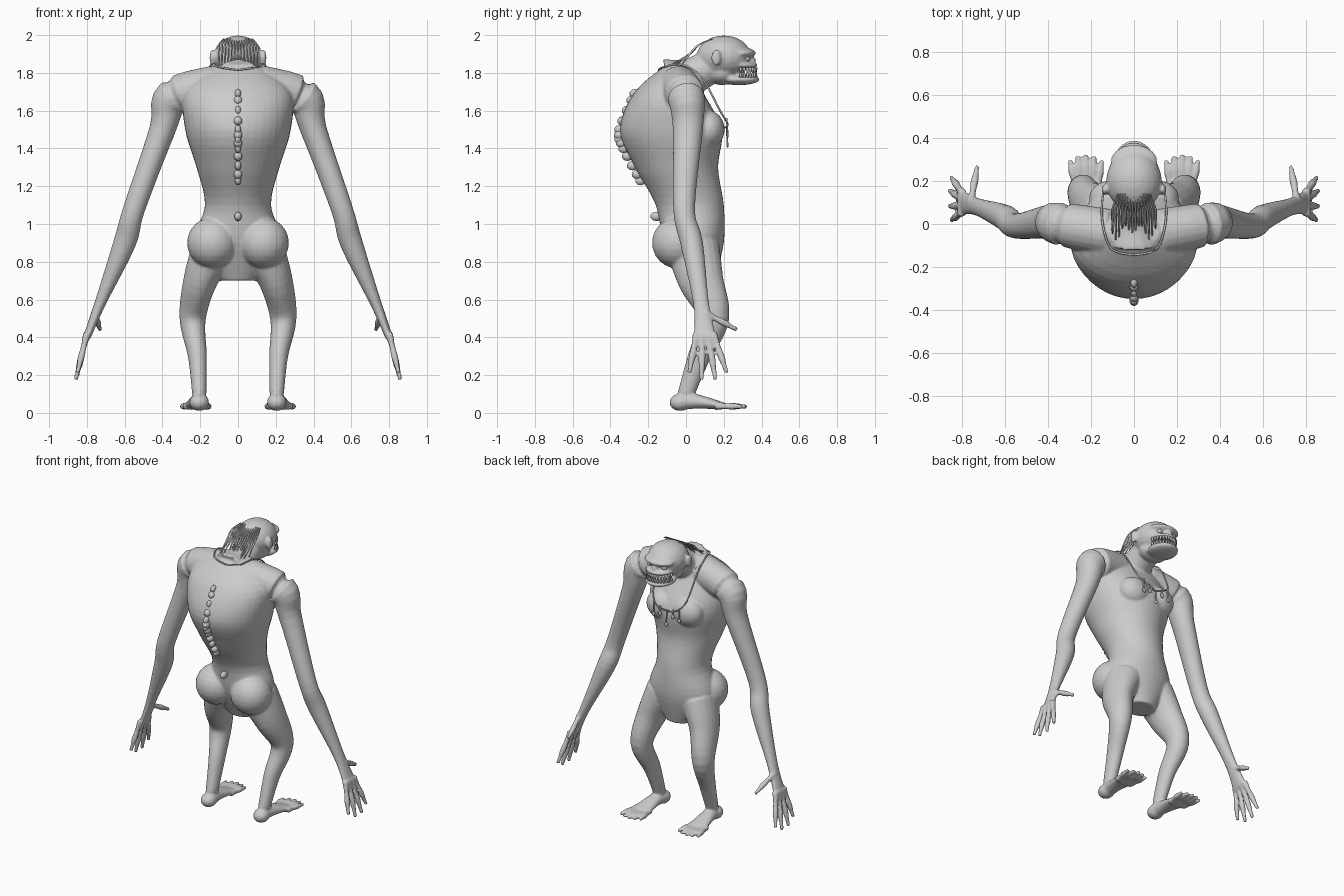
import bpy, bmesh, math
from mathutils import Vector, Matrix

cube = bpy.data.objects.get("Cube")
if cube:
    bpy.data.objects.remove(cube)

skin = bpy.data.materials.new("grey skin")
skin.use_nodes = True
grey = (.6, .6, .6, 1)
skin.diffuse_color = grey
skin.node_tree.nodes["Principled BSDF"].inputs["Base Color"].default_value = grey


def smooth_path(points, steps):
    """Catmull-Rom curve through rows of equal length."""
    rows = [Vector(p) for p in points]
    padded = [rows[0], *rows, rows[-1]]
    curve = []
    for before, start, end, after in zip(padded, padded[1:], padded[2:], padded[3:]):
        leave, arrive = (end - before) / 2, (after - start) / 2
        for step in range(steps):
            t = step / steps
            ease = t * t * (3 - 2 * t)
            curve.append(start.lerp(end, ease) + leave * t * (1 - t) ** 2
                         - arrive * t * t * (1 - t))
    return curve + [rows[-1]]


def limb(bm, points, side=1, sides=20, steps=5, level=False):
    """Tube through rows of x, y, z, width radius and optional depth radius."""
    rows = smooth_path([p if len(p) == 5 else (*p, p[-1]) for p in points], steps)
    centres = [Vector((row[0] * side, row[1], row[2])) for row in rows]
    rings = []
    for i, (centre, row) in enumerate(zip(centres, rows)):
        ahead = centres[min(i + 1, len(centres) - 1)]
        behind = centres[max(i - 1, 0)]
        along = Vector((0, 0, 1)) if level else (ahead - behind).normalized()
        across = Vector((1, 0, 0)) if abs(along.x) < .9 else Vector((0, 1, 0))
        across = (across - along * along.dot(across)).normalized()
        outward = along.cross(across)
        ring = []
        for k in range(sides):
            angle = math.tau * k / sides
            offset = across * row[3] * math.cos(angle) + outward * row[4] * math.sin(angle)
            ring.append(bm.verts.new(centre + offset))
        rings.append(ring)
    faces = [bm.faces.new(rings[0]), bm.faces.new(rings[-1])]
    for low, high in zip(rings, rings[1:]):
        for k in range(sides):
            faces.append(bm.faces.new((low[k - 1], low[k], high[k], high[k - 1])))
    bmesh.ops.recalc_face_normals(bm, faces=faces)


def fan(bm, side, base, base_spread, tip, tip_spread, count):
    """Row of fingers or toes with knuckles, the outer ones a little shorter."""
    for k in range(count):
        spread = 2 * k / (count - 1) - 1
        root = Vector(base) + Vector(base_spread) * spread
        end = Vector(tip) + Vector(tip_spread) * spread
        end = end.lerp(root, spread * spread / 6)
        digit(bm, side, root, end)


def digit(bm, side, root, end):
    shape = ((0, .022), (.3, .016), (.6, .019), (.8, .014), (1, .012))
    limb(bm, [(*root.lerp(end, t), radius) for t, radius in shape], side, sides=10)


def ball(bm, centre, size, segments=24):
    place = Matrix.Translation(centre) @ Matrix.Diagonal((*size, 1))
    bmesh.ops.create_uvsphere(bm, u_segments=segments, v_segments=segments // 2,
                              radius=1, matrix=place)


def finish(name, bm):
    mesh = bpy.data.meshes.new(name)
    bm.to_mesh(mesh)
    bm.free()
    mesh.materials.append(skin)
    mesh.polygons.foreach_set("use_smooth", [True] * len(mesh.polygons))
    part = bpy.data.objects.new(name, mesh)
    bpy.context.collection.objects.link(part)
    return part


# Torso, from crotch to shoulders
body = bmesh.new()
limb(body, [(0, .06, .7, .1, .09), (0, .04, .9, .23, .16), (0, .02, 1.1, .175, .18),
            (0, -.05, 1.3, .22, .22), (0, -.08, 1.5, .28, .27), (0, -.09, 1.7, .28, .18),
            (0, -.04, 1.84, .12, .07)], sides=40, level=True)

# Neck, skull, brow, nose, upper lip, lower jaw, throat
limb(body, [(0, -.08, 1.74, .14), (0, .03, 1.78, .1), (0, .17, 1.86, .09)])
ball(body, (0, .2, 1.885), (.13, .145, .113))
ball(body, (0, .29, 1.905), (.11, .08, .03))
ball(body, (0, .32, 1.865), (.03, .05, .03))
ball(body, (0, .27, 1.84), (.1, .11, .026))
ball(body, (0, .28, 1.765), (.1, .11, .03))
ball(body, (0, .19, 1.8), (.1, .08, .065))

for side in (1, -1):
    # Chest and buttock masses
    ball(body, (side * .1, .12, 1.5), (.11, .085, .1))
    ball(body, (side * .135, -.045, .9), (.135, .135, .135))
    # Ear
    ball(body, (side * .135, .16, 1.88), (.016, .026, .045))
    # Shoulder, arm and palm
    limb(body, [(.12, -.04, 1.73, .11), (.345, 0, 1.67, .1), (.4, .01, 1.5, .07, .08),
                (.55, -.01, 1.08, .058), (.6, .03, .9, .06), (.73, .08, .58, .03, .042),
                (.8, .1, .4, .02, .06)], side)
    # Fingers and thumb
    fan(body, side, (.8, .1, .42), (0, .045, 0), (.86, .12, .17), (0, .11, 0), 4)
    digit(body, side, Vector((.76, .1, .53)), Vector((.73, .27, .44)))
    # Leg
    limb(body, [(.13, .04, .86, .12, .14), (.2, .08, .7, .09, .12), (.24, .15, .5, .07, .08),
                (.215, .07, .3, .05, .06), (.205, 0, .1, .038, .045)], side)
    # Heel, foot and toes
    ball(body, (side * .205, -.03, .056), (.052, .058, .046))
    limb(body, [(.2, -.03, .06, .045), (.21, .06, .06, .05, .038), (.22, .2, .036, .07, .018)],
         side)
    fan(body, side, (.22, .16, .036), (.05, 0, 0), (.225, .325, .034), (.08, 0, 0), 5)

# Fuse the limbs into one soft skin
body_object = finish("body", body)
fuse = body_object.modifiers.new("fuse", 'REMESH')
fuse.mode = 'VOXEL'
fuse.voxel_size = .008
fuse.use_smooth_shade = True
soften = body_object.modifiers.new("soften", 'SMOOTH')
soften.iterations = 5

# Eyes
eyes = bmesh.new()
for side in (1, -1):
    ball(eyes, (side * .055, .32, 1.875), (.02, .02, .016), segments=16)
finish("eyes", eyes)

# Teeth in two arched rows
teeth = bmesh.new()
for height, flip in ((1.815, math.pi), (1.79, 0)):
    for k in range(15):
        angle = math.pi * (k + 1) / 16
        place = Matrix.Translation((.09 * math.cos(angle), .27 + .1 * math.sin(angle), height))
        bmesh.ops.create_cone(teeth, cap_ends=True, segments=8, radius1=.009, radius2=.004,
                              depth=.028, matrix=place @ Matrix.Rotation(flip, 4, 'X'))
finish("teeth", teeth)

# Bony ridge down the back, and tail nub
spine = bmesh.new()
ridge = smooth_path([(-.27, 1.69), (-.35, 1.5), (-.33, 1.4), (-.24, 1.23)], 4)
for k, (y, z) in enumerate(ridge):
    ball(spine, (0, y, z), (.018 + .006 * (k % 2), .03, .025), segments=10)
ball(spine, (0, -.155, 1.04), (.02, .035, .025), segments=10)
finish("spine_ridge", spine)

# Lank hair strands falling from the skull to the shoulders
hair = bmesh.new()
strands = 14
for k in range(strands):
    across = .1 * (2 * k / (strands - 1) - 1)
    sway = .03 * math.sin(5 * k)
    limb(hair, [(across * .75, .14, 1.98, .003), (across, .07, 1.95, .005),
                (across, .02, 1.9, .006), (across, sway - .045, 1.845, .003)], sides=6)
finish("hair_strands", hair)

# Necklace cord, from the nape over the shoulders to the chest
necklace = bmesh.new()
cord = .005
for side in (1, -1):
    limb(necklace, [(0, -.145, 1.815, cord), (.1, -.12, 1.83, cord), (.14, -.03, 1.845, cord),
                    (.15, .08, 1.78, cord), (.13, .18, 1.6, cord), (.07, .22, 1.53, cord),
                    (0, .205, 1.51, cord)], side, sides=8)
# Pendants, long and short in turn
for k in range(-2, 3):
    x = .05 * k
    top = 1.51 + abs(x) / 2
    bottom = top - (.05 if k % 2 else .09)
    limb(necklace, [(x, .215, top, cord), (x, .22, bottom, cord)], sides=6)
    ball(necklace, (x, .22, bottom), (.013, .006, .016), segments=10)
finish("necklace", necklace)
